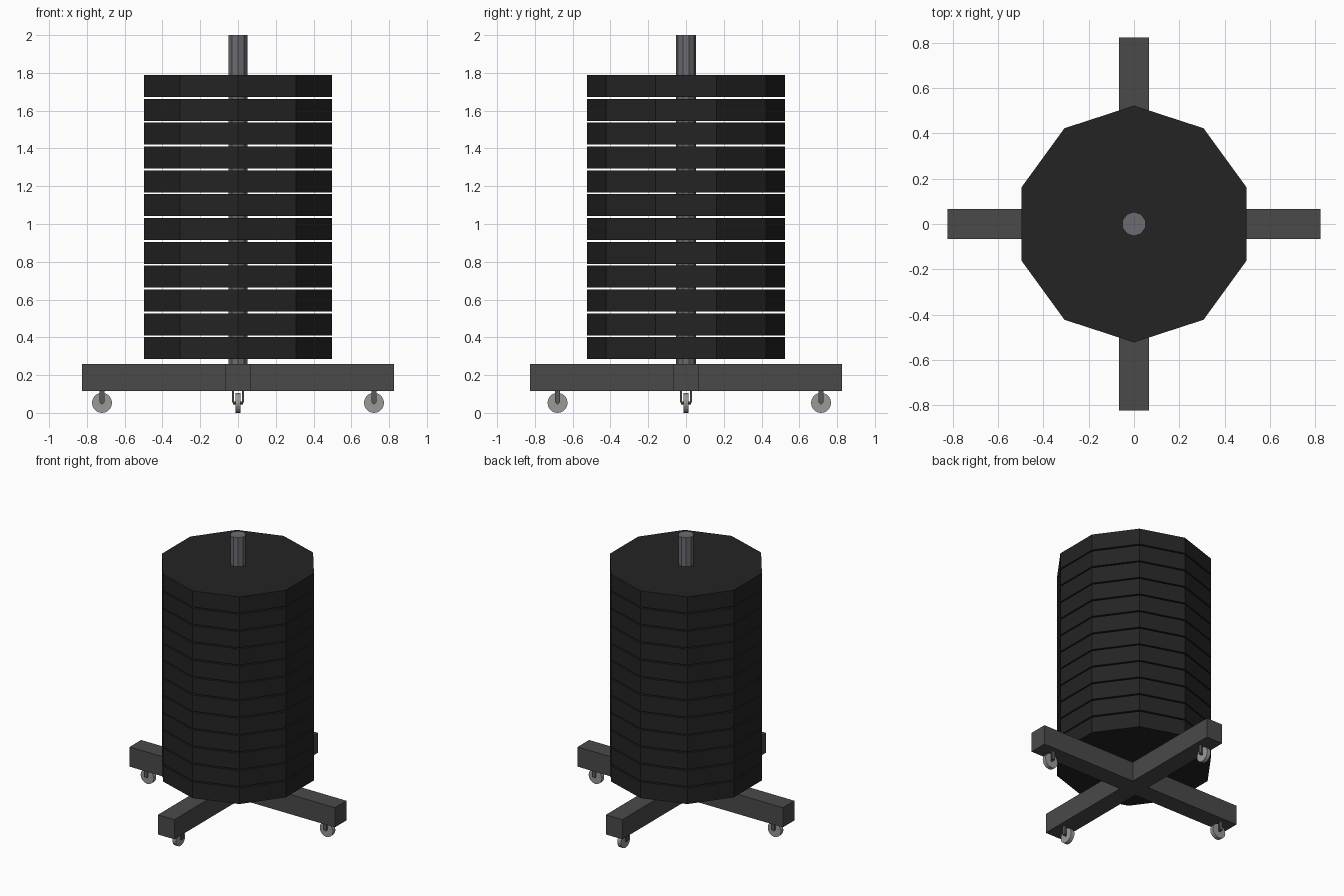
import bpy, bmesh
from math import cos, sin, pi
from mathutils import Matrix, Vector

if "Cube" in bpy.data.objects:
    bpy.data.objects.remove(bpy.data.objects["Cube"])


def material(name, rgb):
    m = bpy.data.materials.new(name)
    m.diffuse_color = (*rgb, 1)
    m.use_nodes = True
    m.node_tree.nodes["Principled BSDF"].inputs["Base Color"].default_value = m.diffuse_color
    return m


BLACK = material("plate_black", (0.017, 0.017, 0.017))
CHARCOAL = material("base_charcoal", (0.068, 0.068, 0.068))
STEEL = material("pole_steel", (0.155, 0.145, 0.165))
DARK_STEEL = material("fork_steel", (0.10, 0.10, 0.105))
GREY = material("wheel_grey", (0.32, 0.32, 0.31))


def prism(name, outline, z0, z1, mat, matrix=Matrix()):
    """Extrude a flat outline from z0 to z1, then place it with a matrix."""
    bm = bmesh.new()
    low = [bm.verts.new((x, y, z0)) for x, y in outline]
    face = bm.faces.new(low)
    new = bmesh.ops.extrude_face_region(bm, geom=[face])["geom"]
    bmesh.ops.translate(bm, vec=(0, 0, z1 - z0),
                        verts=[v for v in new if isinstance(v, bmesh.types.BMVert)])
    bmesh.ops.recalc_face_normals(bm, faces=bm.faces)
    bm.transform(matrix)
    me = bpy.data.meshes.new(name)
    bm.to_mesh(me)
    bm.free()
    me.materials.append(mat)
    ob = bpy.data.objects.new(name, me)
    bpy.context.collection.objects.link(ob)
    return ob


def ring(n, r):
    """Regular polygon with one corner on +y."""
    return [(-r * sin(2 * pi * i / n), r * cos(2 * pi * i / n)) for i in range(n)]


def rect(x0, x1, y0, y1):
    return [(x0, y0), (x1, y0), (x1, y1), (x0, y1)]


# Cross-shaped base: one quarter of the outline turned four times
W, L = 0.066, 0.825
cross = []
for k in range(4):
    rot = Matrix.Rotation(k * pi / 2, 2)
    cross += [tuple(rot @ Vector(p)) for p in ((L, -W), (L, W), (W, W))]
prism("cross_base", cross, 0.117, 0.26, CHARCOAL)

# Central pole
prism("pole", ring(10, 0.053), 0.2, 2.0, STEEL)

# Stack of twelve ten-sided plates
for i in range(12):
    z = 0.284 + i * 0.1262
    prism(f"weight_plate_{i + 1}", ring(10, 0.523), z, z + 0.117, BLACK)

# Casters under the arm ends: wheel rolls along its arm between two fork blades
lay_down = Matrix.Translation((0, 0, 0.053)) @ Matrix.Rotation(pi / 2, 4, 'X')
for k, dist in enumerate((0.72, 0.715, 0.72, 0.68)):
    place = Matrix.Rotation(k * pi / 2, 4, 'Z') @ Matrix.Translation((dist, 0, 0))
    prism(f"wheel_{k + 1}", ring(20, 0.053), -0.014, 0.014, GREY, place @ lay_down)
    for side in (-1, 1):
        y0, y1 = sorted((side * 0.022, side * 0.032))
        prism(f"fork_blade_{k + 1}_{'left' if side > 0 else 'right'}",
              rect(-0.013, 0.013, y0, y1), 0.055, 0.12, DARK_STEEL, place)
    prism(f"axle_{k + 1}", ring(8, 0.008), -0.026, 0.026, DARK_STEEL, place @ lay_down)
